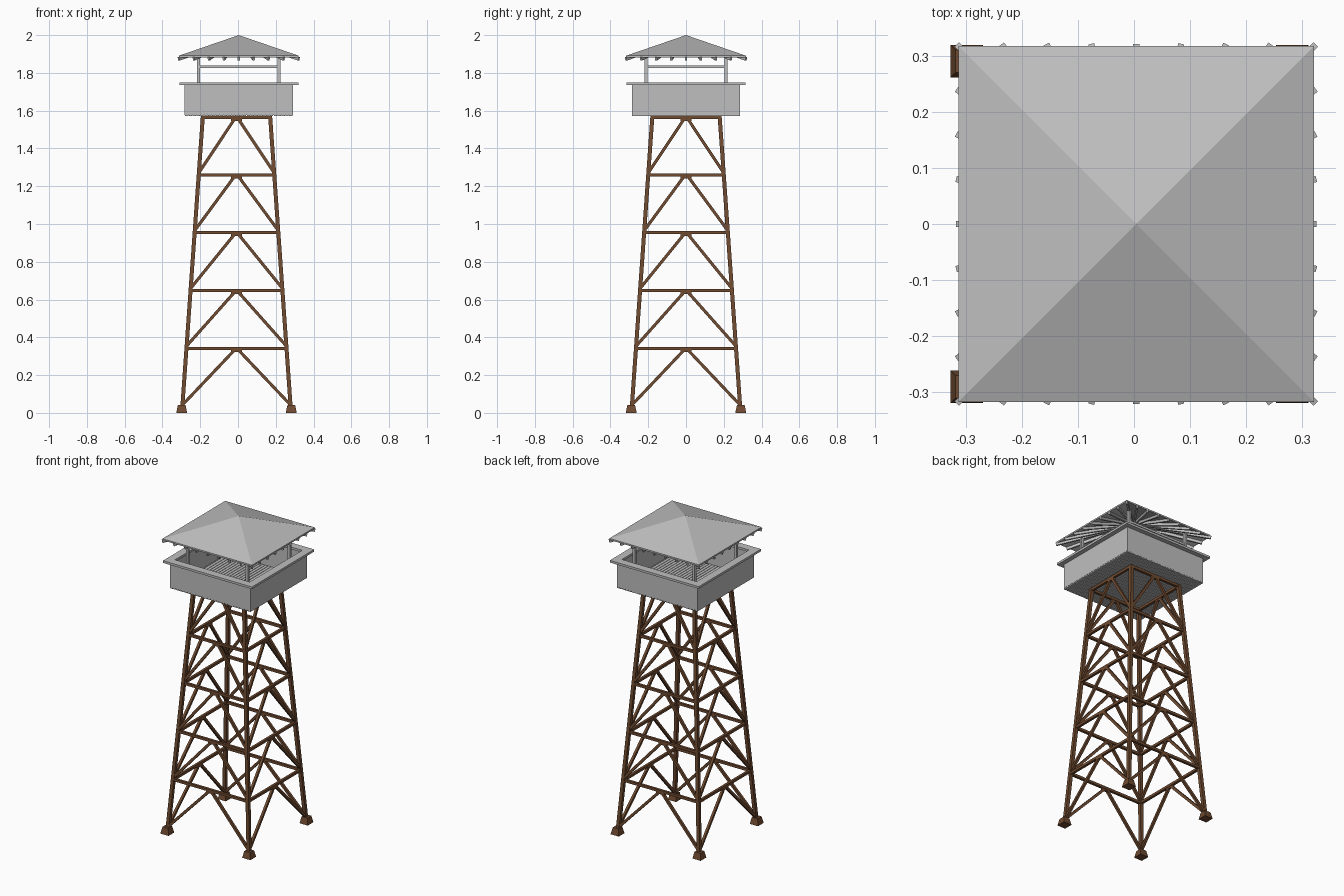
import bpy, bmesh, math
from mathutils import Vector, Matrix

if "Cube" in bpy.data.objects:
    bpy.data.objects.remove(bpy.data.objects["Cube"])

TX = -0.008   # x centre of the timber tower
CX = 0.004    # x centre of the cabin and roof


def material(name, rgb):
    m = bpy.data.materials.new(name)
    m.diffuse_color = (*rgb, 1)
    m.use_nodes = True
    m.node_tree.nodes["Principled BSDF"].inputs["Base Color"].default_value = m.diffuse_color
    return m


brown = material("brown timber", (0.16, 0.07, 0.03))
grey = material("grey boards", (0.52, 0.52, 0.52))


def finish(bm, name, mat):
    bmesh.ops.recalc_face_normals(bm, faces=bm.faces)
    me = bpy.data.meshes.new(name)
    bm.to_mesh(me)
    bm.free()
    me.materials.append(mat)
    ob = bpy.data.objects.new(name, me)
    bpy.context.collection.objects.link(ob)
    return ob


def box(bm, x0, x1, y0, y1, z0, z1):
    m = Matrix.Translation(((x0 + x1) / 2, (y0 + y1) / 2, (z0 + z1) / 2))
    m = m @ Matrix.Diagonal((x1 - x0, y1 - y0, z1 - z0, 1))
    return bmesh.ops.create_cube(bm, size=1, matrix=m)["verts"]


def beam(bm, a, b, w, h, up=(0, 0, 1)):
    """Rectangular bar from a to b, w wide sideways, h deep along up."""
    a, b = Vector(a), Vector(b)
    d = (b - a).normalized()
    s = d.cross(Vector(up)).normalized()
    u = s.cross(d)
    rot = Matrix((s, d, u)).transposed().to_4x4()
    m = Matrix.Translation((a + b) / 2) @ rot
    m = m @ Matrix.Diagonal((w, (b - a).length, h, 1))
    bmesh.ops.create_cube(bm, size=1, matrix=m)


def ring(bm, outer, inner, z0, z1):
    """Square frame made of four boxes."""
    for s in (-1, 1):
        lo, hi = sorted((s * inner, s * outer))
        box(bm, CX - outer, CX + outer, lo, hi, z0, z1)
        box(bm, CX + lo, CX + hi, -inner, inner, z0, z1)


def half(z):
    return 0.289 - 0.111 * z / 1.57


CORNERS = [(-1, -1), (1, -1), (1, 1), (-1, 1)]
LEVELS = [0.03, 0.342, 0.648, 0.954, 1.26, 1.563]

# Footings: tapered blocks
bm = bmesh.new()
for sx, sy in CORNERS:
    cx, cy = TX + sx * 0.29, sy * 0.29
    for v in box(bm, cx - 0.029, cx + 0.029, cy - 0.029, cy + 0.029, 0, 0.042):
        if v.co.z > 0.02:
            v.co.x = cx + (v.co.x - cx) * 0.7
            v.co.y = cy + (v.co.y - cy) * 0.7
finish(bm, "footings", brown)

# Legs
bm = bmesh.new()
for sx, sy in CORNERS:
    a, b = half(0.02), half(1.57)
    beam(bm, (TX + sx * a, sy * a, 0.02), (TX + sx * b, sy * b, 1.572),
         0.021, 0.021, (0, 1, 0))
finish(bm, "legs", brown)

# Horizontals, V braces and small joint blocks on each of the four faces
rails, braces, joints = bmesh.new(), bmesh.new(), bmesh.new()
for k in range(4):
    rot = Matrix.Translation((TX, 0, 0)) @ Matrix.Rotation(k * math.pi / 2, 4, 'Z')
    for z0, z1 in zip(LEVELS, LEVELS[1:]):
        h0, h1 = half(z0), half(z1)
        beam(rails, rot @ Vector((-h1, -h1, z1)), rot @ Vector((h1, -h1, z1)),
             0.016, 0.016)
        zt = z1 - 0.013
        beam(joints, rot @ Vector((-0.028, -half(zt), zt)),
             rot @ Vector((0.028, -half(zt), zt)), 0.014, 0.011)
        normal = rot.to_3x3() @ Vector((0, -1, 0))
        for s in (-1, 1):
            zb = z0 + 0.012
            beam(braces, rot @ Vector((s * half(zb), -half(zb), zb)),
                 rot @ Vector((s * 0.014, -half(zt), zt)), 0.016, 0.015, normal)
finish(rails, "tower_crossbars", brown)
finish(braces, "tower_braces", brown)
finish(joints, "brace_joints", brown)

# Floor of narrow planks
bm = bmesh.new()
N, W = 28, 0.286
step = 2 * W / N
for i in range(N):
    x = CX - W + i * step
    box(bm, x + 0.0015, x + step - 0.0015, -W, W, 1.571, 1.582)
finish(bm, "floor_planks", grey)

# Cabin walls and top rail
bm = bmesh.new()
ring(bm, 0.286, 0.272, 1.578, 1.737)
finish(bm, "cabin_walls", grey)
bm = bmesh.new()
ring(bm, 0.315, 0.265, 1.736, 1.75)
finish(bm, "wall_cap", grey)

# Roof posts and tie beams
bm = bmesh.new()
for sx, sy in CORNERS:
    x, y = CX + sx * 0.212, sy * 0.212
    box(bm, x - 0.008, x + 0.008, y - 0.008, y + 0.008, 1.58, 1.912)
finish(bm, "roof_posts", grey)
bm = bmesh.new()
ring(bm, 0.218, 0.206, 1.825, 1.839)
finish(bm, "roof_tie_beams", grey)

# Roof: thin pyramid shell
R = 0.317
bm = bmesh.new()
shells = []
for apex, eave in ((2.0, 1.891), (1.99, 1.881)):
    top = bm.verts.new((CX, 0, apex))
    rim = [bm.verts.new((CX + sx * R, sy * R, eave)) for sx, sy in CORNERS]
    for i in range(4):
        bm.faces.new((rim[i], rim[(i + 1) % 4], top))
    shells.append(rim)
for i in range(4):
    j = (i + 1) % 4
    bm.faces.new((shells[0][i], shells[0][j], shells[1][j], shells[1][i]))
finish(bm, "roof", grey)

# Rafters fanning out from under the peak, eight per side
bm = bmesh.new()
for k in range(4):
    rot = Matrix.Rotation(k * math.pi / 2, 3, 'Z')
    for i in range(8):
        e = rot @ Vector((-R + i * R / 4, -R, 0))
        beam(bm, (CX + e.x * 0.04, e.y * 0.04, 1.978),
             (CX + e.x * 1.004, e.y * 1.004, 1.874), 0.011, 0.018)
finish(bm, "rafters", grey)
